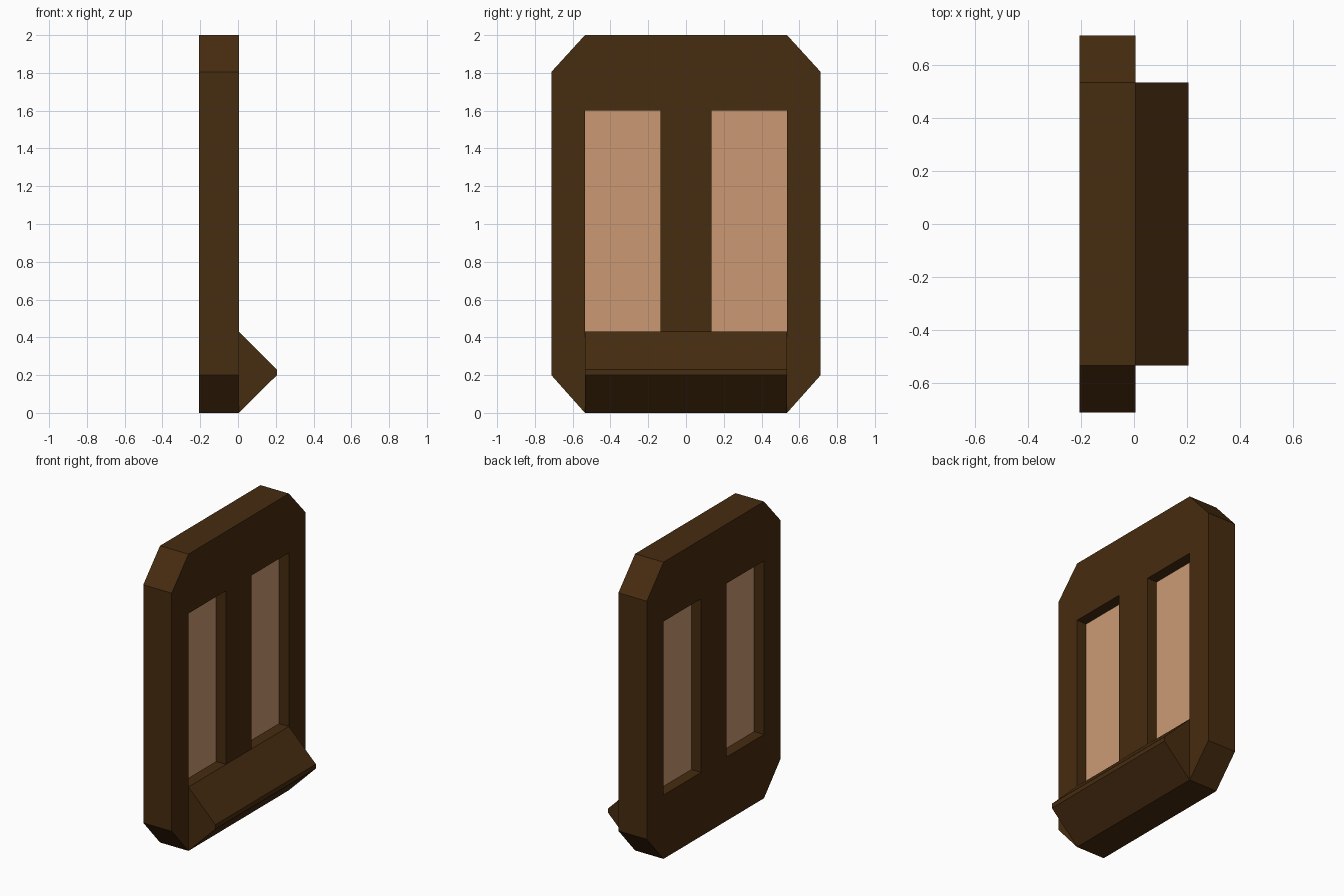
import bpy, bmesh
from math import radians

if "Cube" in bpy.data.objects:
    bpy.data.objects.remove(bpy.data.objects["Cube"])

BACK, FRONT = -0.207, 0.005      # plate faces along x
EDGE = 0.535                     # half width of flat top, windows and ledge
WIN_IN, WIN_LOW, WIN_TOP = 0.135, 0.43, 1.6


def material(name, rgb):
    m = bpy.data.materials.new(name)
    m.diffuse_color = (*rgb, 1)
    m.use_nodes = True
    m.node_tree.nodes["Principled BSDF"].inputs["Base Color"].default_value = m.diffuse_color
    return m


wood = material("dark brown wood", (0.062, 0.025, 0.005))
tan = material("tan pane", (0.60, 0.32, 0.175))


def rect(y0, y1, z0, z1):
    return [(y0, z0), (y1, z0), (y1, z1), (y0, z1)]


def plate(name, loops, x0, x1, mat):
    """Filled (y, z) outline with optional holes, extruded from x0 to x1."""
    cu = bpy.data.curves.new(name, 'CURVE')
    cu.dimensions, cu.fill_mode, cu.extrude = '2D', 'BOTH', (x1 - x0) / 2
    for pts in loops:
        s = cu.splines.new('POLY')
        s.points.add(len(pts) - 1)
        for p, (y, z) in zip(s.points, pts):
            p.co = (y, z, 0, 1)
        s.use_cyclic_u = True
    tmp = bpy.data.objects.new(name + "_outline", cu)
    bpy.context.collection.objects.link(tmp)
    bpy.context.view_layer.update()
    me = bpy.data.meshes.new_from_object(
        tmp.evaluated_get(bpy.context.evaluated_depsgraph_get()))
    bpy.data.objects.remove(tmp)
    bm = bmesh.new()
    bm.from_mesh(me)
    bmesh.ops.remove_doubles(bm, verts=bm.verts, dist=1e-4)
    bmesh.ops.recalc_face_normals(bm, faces=bm.faces)
    for f in bm.faces:
        f.smooth = False
        f.material_index = 0
    bm.to_mesh(me)
    bm.free()
    me.materials.clear()
    me.materials.append(mat)
    ob = bpy.data.objects.new(name, me)
    bpy.context.collection.objects.link(ob)
    ob.rotation_euler = (radians(90), 0, radians(90))
    ob.location.x = (x0 + x1) / 2
    return ob


# Octagonal frame with two window openings
half = [(EDGE, 0), (0.713, 0.2), (0.713, 1.805), (EDGE, 2)]
octagon = half + [(-y, z) for y, z in reversed(half)]
windows = [rect(-EDGE, -WIN_IN, WIN_LOW, WIN_TOP), rect(WIN_IN, EDGE, WIN_LOW, WIN_TOP)]
plate("frame", [octagon] + windows, BACK, FRONT, wood)

# Panes recessed from both faces
for side, w in zip(("left", "right"), windows):
    plate(side + "_pane", [w], BACK + 0.073, FRONT - 0.073, tan)

# Wedge-shaped ledge along the bottom
bm = bmesh.new()
profile = [(FRONT, 0), (0.206, 0.2), (0.206, 0.23), (FRONT, 0.43)]
face = bm.faces.new([bm.verts.new((x, -EDGE, z)) for x, z in profile])
ext = bmesh.ops.extrude_face_region(bm, geom=[face])
bmesh.ops.translate(bm, vec=(0, 2 * EDGE, 0),
                    verts=[v for v in ext["geom"] if isinstance(v, bmesh.types.BMVert)])
bmesh.ops.recalc_face_normals(bm, faces=bm.faces)
me = bpy.data.meshes.new("ledge")
bm.to_mesh(me)
bm.free()
me.materials.append(wood)
bpy.context.collection.objects.link(bpy.data.objects.new("ledge", me))
